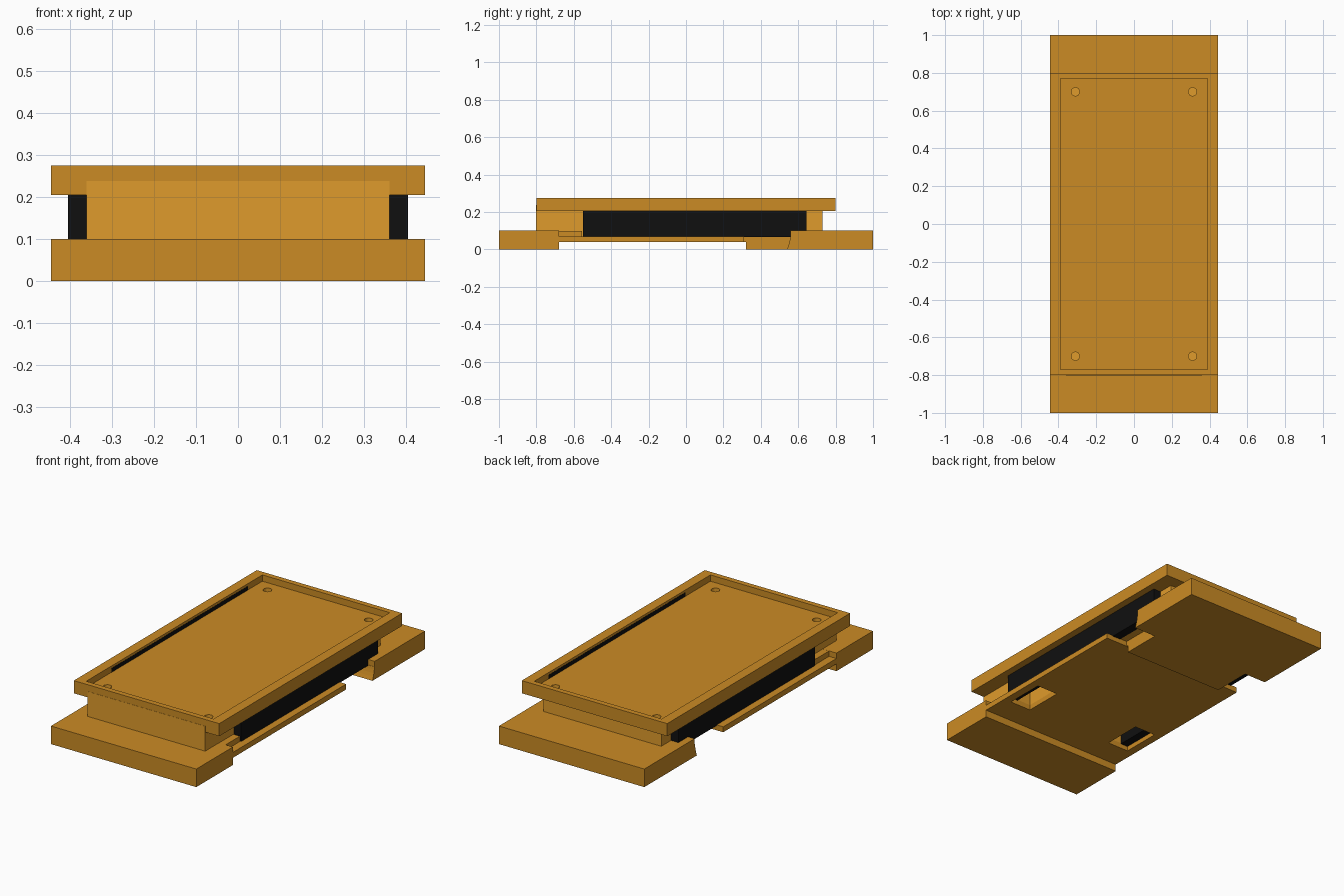
import bpy, bmesh, math

if "Cube" in bpy.data.objects:
    bpy.data.objects.remove(bpy.data.objects["Cube"])


def material(name, col):
    m = bpy.data.materials.new(name)
    m.diffuse_color = (*col, 1)
    m.use_nodes = True
    m.node_tree.nodes["Principled BSDF"].inputs["Base Color"].default_value = m.diffuse_color
    return m


ORANGE = material("orange", (0.6, 0.26, 0.018))
LIGHT = material("light_orange", (0.74, 0.33, 0.025))
BLACK = material("black", (0.005, 0.005, 0.005))


def finish(name, bm, mat):
    bmesh.ops.recalc_face_normals(bm, faces=bm.faces[:])
    me = bpy.data.meshes.new(name)
    bm.to_mesh(me)
    bm.free()
    ob = bpy.data.objects.new(name, me)
    bpy.context.collection.objects.link(ob)
    if mat:
        me.materials.append(mat)
    return ob


def extrude_x(name, profile, x0, x1, mat=None):
    """Prism from a (y, z) outline, running from x0 to x1."""
    bm = bmesh.new()
    face = bm.faces.new([bm.verts.new((x0, y, z)) for y, z in profile])
    r = bmesh.ops.extrude_face_region(bm, geom=[face])
    bmesh.ops.translate(bm, vec=(x1 - x0, 0, 0),
                        verts=[v for v in r["geom"] if isinstance(v, bmesh.types.BMVert)])
    return finish(name, bm, mat)


def box(name, x, y, z, mat=None):
    return extrude_x(name, [(y[0], z[0]), (y[1], z[0]), (y[1], z[1]), (y[0], z[1])], x[0], x[1], mat)


def cut(ob, cutters):
    for c in cutters:
        c.hide_render = True
        c.hide_viewport = True
        m = ob.modifiers.new("cut", "BOOLEAN")
        m.operation = "DIFFERENCE"
        m.solver = "EXACT"
        m.object = c


def span(s, a, b):
    return sorted((s * a, s * b))


# Base: two thick ends joined by a thin raised plate
base = extrude_x("base", [(-1, 0), (-.68, 0), (-.68, .04), (.32, .04), (.32, 0), (1, 0), (1, .1),
                          (.56, .1), (.56, .07), (-.68, .07), (-.68, .1), (-1, .1)], -.445, .445, ORANGE)
box("base_step", (-.40, .40), (-.69, -.555), (.065, .0995), ORANGE)

# Core block between base and tray
core = box("core_block", (-.36, .36), (-.801, .73), (.069, .238), LIGHT)

# Tray with a rim
tray = box("tray", (-.445, .445), (-.8, .8), (.205, .275), ORANGE)
recess = box("recess_cutter", (-.39, .39), (-.77, .77), (.24, .3))

# Curved side notches and slots through the base
arc = [(.3 + .26 * math.cos(a), .1 + .26 * math.sin(a))
       for a in [math.radians(-26 + 4 * i) for i in range(8)]]
notch_outline = [(.31, -.014)] + arc + [(.31, .1085)]
notches, slots = [], []
for s in (-1, 1):
    notches.append(extrude_x("notch_cutter", notch_outline, *span(s, .31, .5)))
    slots.append(box("slot_cutter", span(s, .27, .40), (-.53, -.31), (-.02, .19)))
    # Black side tracks, showing along the inside of the rim
    box("side_track", span(s, .355, .405), (-.55, .645), (.066, .22), BLACK)
    box("track_edge", span(s, .389, .404), (-.55, .645), (.21, .262), BLACK)
cut(base, notches + slots)
cut(core, slots)

# Screw holes in the tray corners
holes = []
for x in (-.31, .31):
    for y in (-.7, .7):
        bm = bmesh.new()
        bmesh.ops.create_cone(bm, cap_ends=True, segments=24, radius1=.022, radius2=.022, depth=.06)
        bmesh.ops.translate(bm, vec=(x, y, .245), verts=bm.verts[:])
        holes.append(finish("hole_cutter", bm, None))
cut(tray, [recess] + holes)
cut(core, holes)
